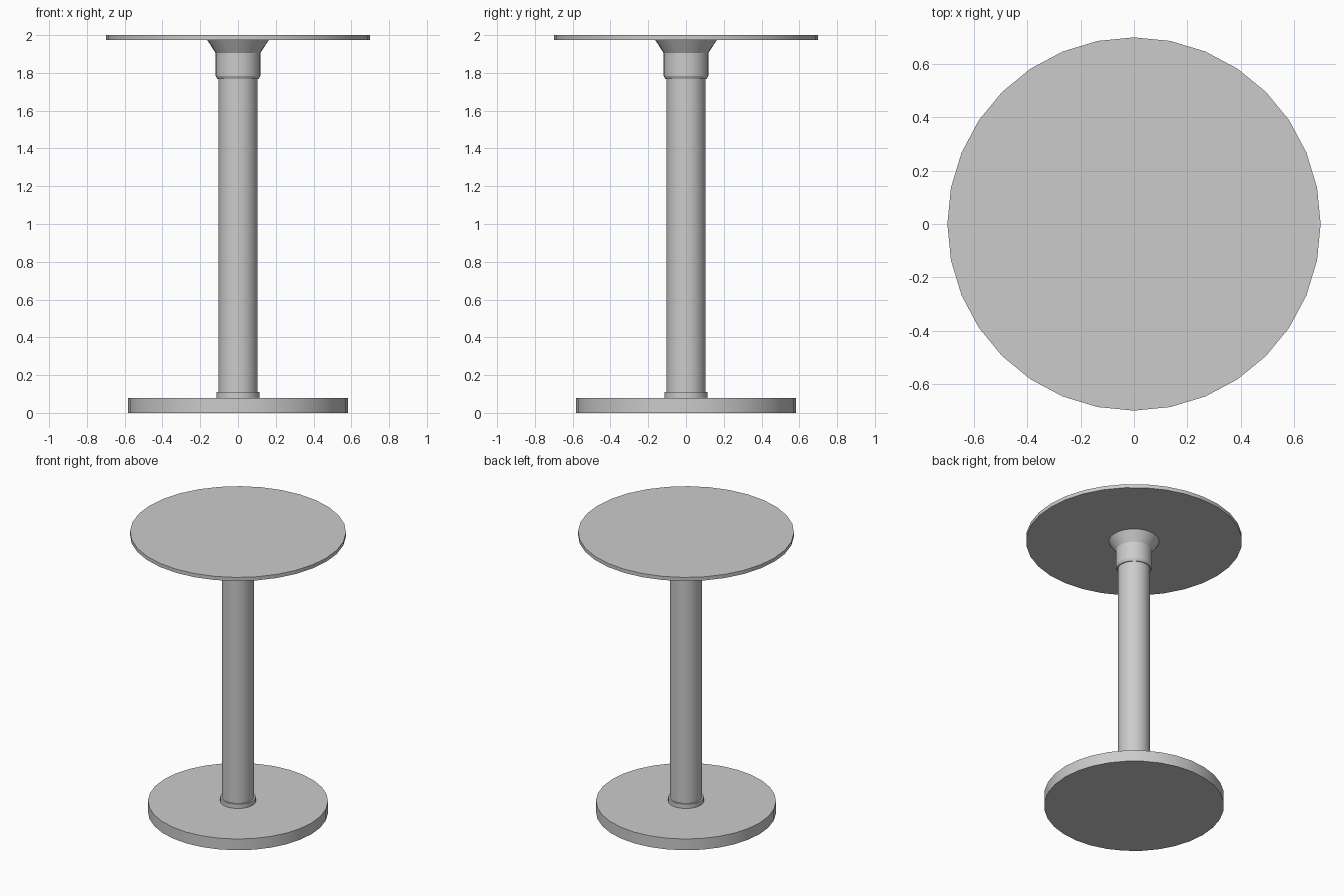
import bpy, bmesh, math

if "Cube" in bpy.data.objects:
    bpy.data.objects.remove(bpy.data.objects["Cube"])

SIDES = 32


def lathe(name, profile):
    """Turn a (radius, height) profile around z, capped at both ends."""
    bm = bmesh.new()
    rings = []
    for r, z in profile:
        rings.append([bm.verts.new((r * math.cos(2 * math.pi * i / SIDES),
                                    r * math.sin(2 * math.pi * i / SIDES), z))
                      for i in range(SIDES)])
    for a, b in zip(rings, rings[1:]):
        for i in range(SIDES):
            j = (i + 1) % SIDES
            bm.faces.new((a[i], a[j], b[j], b[i]))
    bm.faces.new(rings[0][::-1])
    bm.faces.new(rings[-1])
    mesh = bpy.data.meshes.new(name)
    bm.to_mesh(mesh)
    bm.free()
    obj = bpy.data.objects.new(name, mesh)
    bpy.context.collection.objects.link(obj)
    bpy.ops.object.select_all(action='DESELECT')
    obj.select_set(True)
    bpy.context.view_layer.objects.active = obj
    bpy.ops.object.shade_smooth_by_angle(angle=math.radians(25))
    return obj


# Heavy floor disc
lathe("base", [(0.582, 0.0), (0.582, 0.08)])
# Thin ring where the column meets the base
lathe("base_ring", [(0.115, 0.08), (0.115, 0.111)])
# Central post
lathe("column", [(0.104, 0.08), (0.104, 1.80)])
# Flared bracket under the top
lathe("top_collar", [(0.110, 1.767), (0.118, 1.783), (0.118, 1.905), (0.164, 1.975)])
# Round table top
lathe("table_top", [(0.698, 1.974), (0.698, 2.0)])
